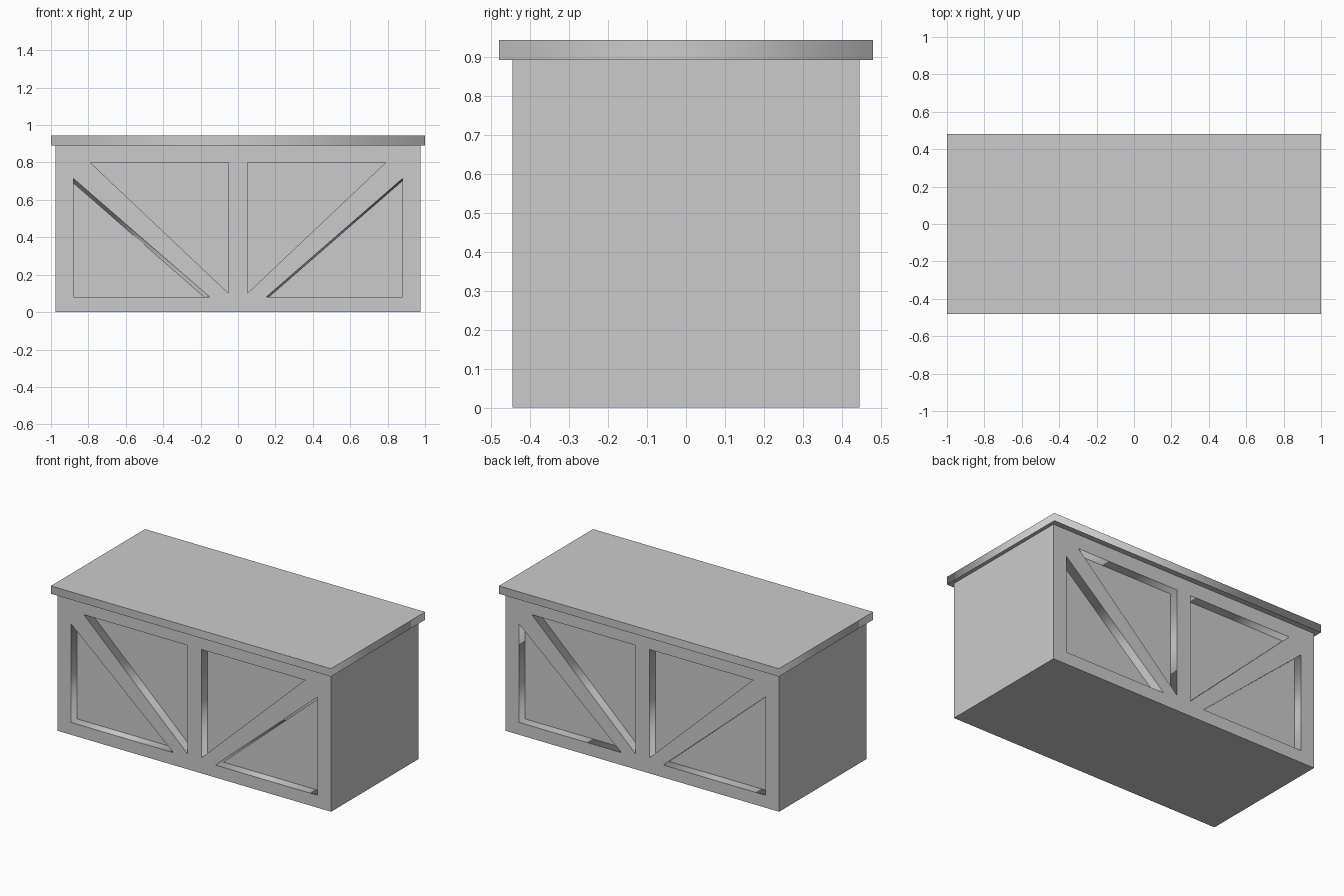
import bpy
import bmesh
from mathutils import Vector

cube = bpy.data.objects.get("Cube")
if cube:
    bpy.data.objects.remove(cube, do_unlink=True)

HALF_X, HALF_Y, BODY_H = 0.977, 0.445, 0.892
TOP_X, TOP_Y, TOP_Z = 1.0, 0.48, 0.943
DEPTH, LIP = 0.06, 0.02

grey = bpy.data.materials.new("light grey")
grey.use_nodes = True
colour = (0.6, 0.6, 0.6, 1)
grey.diffuse_color = colour
grey.node_tree.nodes["Principled BSDF"].inputs["Base Color"].default_value = colour


def add_object(name, bm):
    bmesh.ops.recalc_face_normals(bm, faces=bm.faces[:])
    mesh = bpy.data.meshes.new(name)
    bm.to_mesh(mesh)
    bm.free()
    mesh.materials.append(grey)
    obj = bpy.data.objects.new(name, mesh)
    bpy.context.collection.objects.link(obj)
    return obj


def add_box(name, hx, hy, z0, z1):
    bm = bmesh.new()
    bmesh.ops.create_cube(bm, size=1)
    for v in bm.verts:
        v.co = Vector((v.co.x * 2 * hx, v.co.y * 2 * hy, z0 + (v.co.z + 0.5) * (z1 - z0)))
    return add_object(name, bm)


def smooth_where(obj, rule):
    """Smooth the faces that follow the rule, with sharp borders around them."""
    bm = bmesh.new()
    bm.from_mesh(obj.data)
    for f in bm.faces:
        f.smooth = rule(f)
    for e in bm.edges:
        e.smooth = all(f.smooth for f in e.link_faces)
    bm.to_mesh(obj.data)
    bm.free()


def add_prism(bm, corner, ends, side, face, taper):
    """Triangular prism whose slanted wall may lean towards its square corner."""
    corner = Vector(corner)
    rings = []
    for depth in (-LIP, DEPTH):
        scale = 1 - taper * depth / DEPTH
        points = [corner] + [corner + (Vector(p) - corner) * scale for p in ends]
        rings.append([bm.verts.new((side * p.x, face * (HALF_Y - depth), p.y)) for p in points])
    outer, inner = rings
    bm.faces.new(outer)
    bm.faces.new(inner)
    for i in range(3):
        j = (i + 1) % 3
        bm.faces.new((outer[i], outer[j], inner[j], inner[i]))


# Body with four triangular recesses on the front and on the back
body = add_box("cabinet_body", HALF_X, HALF_Y, 0, BODY_H)
bm = bmesh.new()
for face in (-1, 1):
    for side in (-1, 1):
        lean = 0 if face > 0 else (0.04 if side < 0 else 0.02)
        add_prism(bm, (0.88, 0.08), [(0.88, 0.715), (0.15, 0.08)], side, face, lean)
        add_prism(bm, (0.05, 0.80), [(0.79, 0.80), (0.05, 0.10)], side, face, 0)
cutter = add_object("recess_cutter", bm)
cutter.hide_render = True

cut = body.modifiers.new("recesses", "BOOLEAN")
cut.operation = "DIFFERENCE"
cut.solver = "EXACT"
cut.object = cutter
bpy.context.view_layer.objects.active = body
bpy.ops.object.modifier_apply(modifier=cut.name)
bpy.data.objects.remove(cutter, do_unlink=True)


def is_recess_wall(f):
    y = abs(f.calc_center_median().y)
    return HALF_Y - DEPTH + 0.005 < y < HALF_Y - 0.005


smooth_where(body, is_recess_wall)

# Overhanging top slab with softly shaded rim
top = add_box("top_slab", TOP_X, TOP_Y, BODY_H, TOP_Z)
smooth_where(top, lambda f: abs(f.normal.z) < 0.5)
